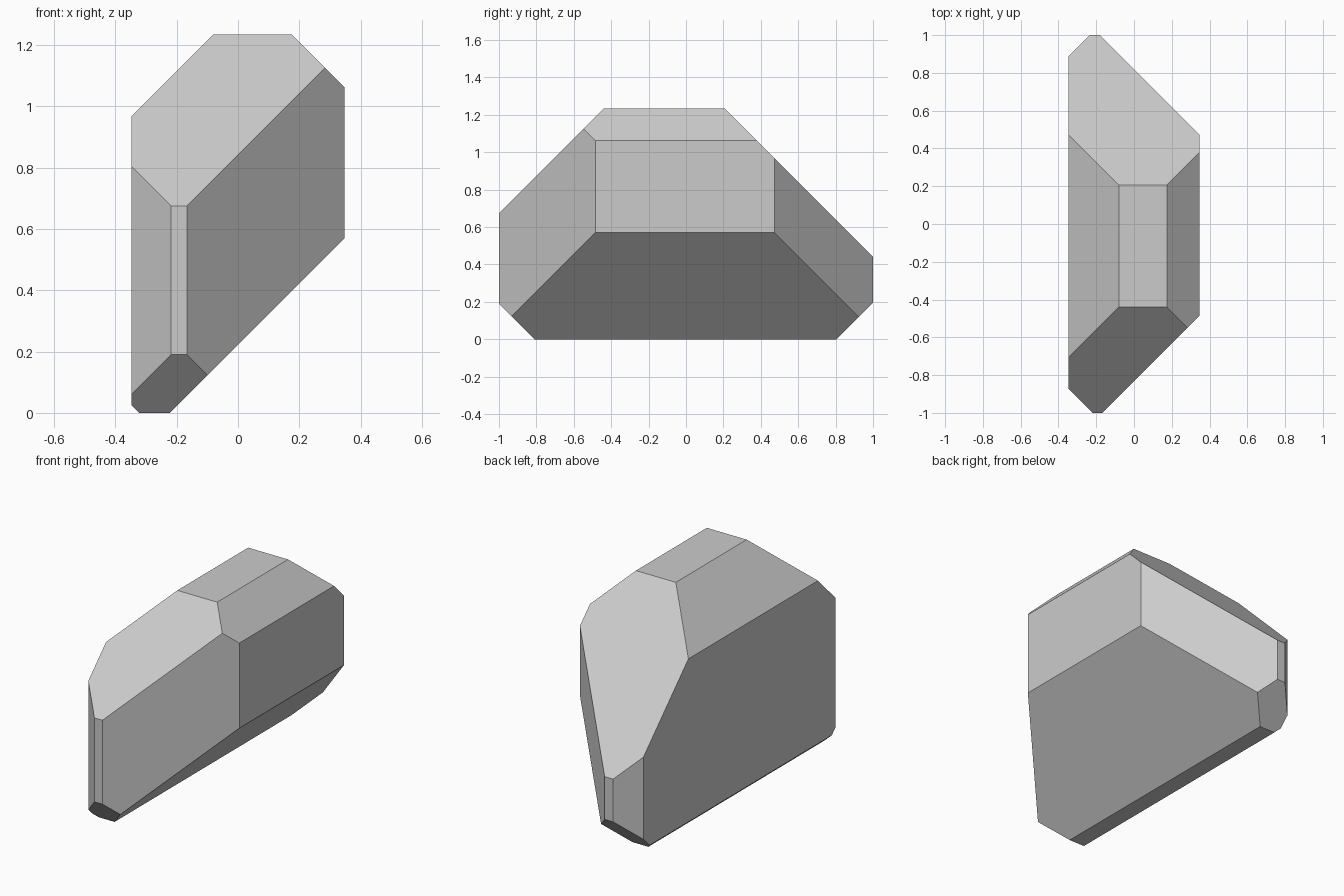
import bpy, bmesh
from mathutils import Vector, Matrix

if "Cube" in bpy.data.objects:
    bpy.data.objects.remove(bpy.data.objects["Cube"])

HALF_X, HALF_Y, TOP = 0.348, 1.0, 1.235

# Bevel planes: direction and limit, so that direction . point <= limit
CUTS = [
    # edges running along y
    ((-1, 0, 1), 1.315), ((1, 0, 1), 1.41), ((1, 0, -1), -0.222), ((-1, 0, -1), 0.323),
    # edges running along x
    ((0, -1, 1), 1.675), ((0, 1, 1), 1.442), ((0, 1, -1), 0.805), ((0, -1, -1), 0.81),
    # upright edges
    ((-1, 1, 0), 1.234), ((1, 1, 0), 0.82), ((1, -1, 0), 0.833), ((-1, -1, 0), 1.218),
]


def slice_off(bm, direction, limit):
    """Cut away everything beyond the plane and cap the opening."""
    n = Vector(direction)
    bmesh.ops.bisect_plane(bm, geom=bm.verts[:] + bm.edges[:] + bm.faces[:], dist=1e-6,
                           plane_co=n * limit / n.length_squared, plane_no=n,
                           clear_outer=True)
    rim = [e for e in bm.edges if e.is_boundary]
    if rim:
        bmesh.ops.edgeloop_fill(bm, edges=rim)


# Bounding block, then chamfer each of its twelve edges
bm = bmesh.new()
bmesh.ops.create_cube(bm, size=1, matrix=Matrix.Translation((0, 0, TOP / 2))
                      @ Matrix.Diagonal((2 * HALF_X, 2 * HALF_Y, TOP, 1)))
for direction, limit in CUTS:
    slice_off(bm, direction, limit)
bmesh.ops.recalc_face_normals(bm, faces=bm.faces[:])

mesh = bpy.data.meshes.new("faceted_rock")
bm.to_mesh(mesh)
bm.free()
bpy.context.collection.objects.link(bpy.data.objects.new("faceted_rock", mesh))
